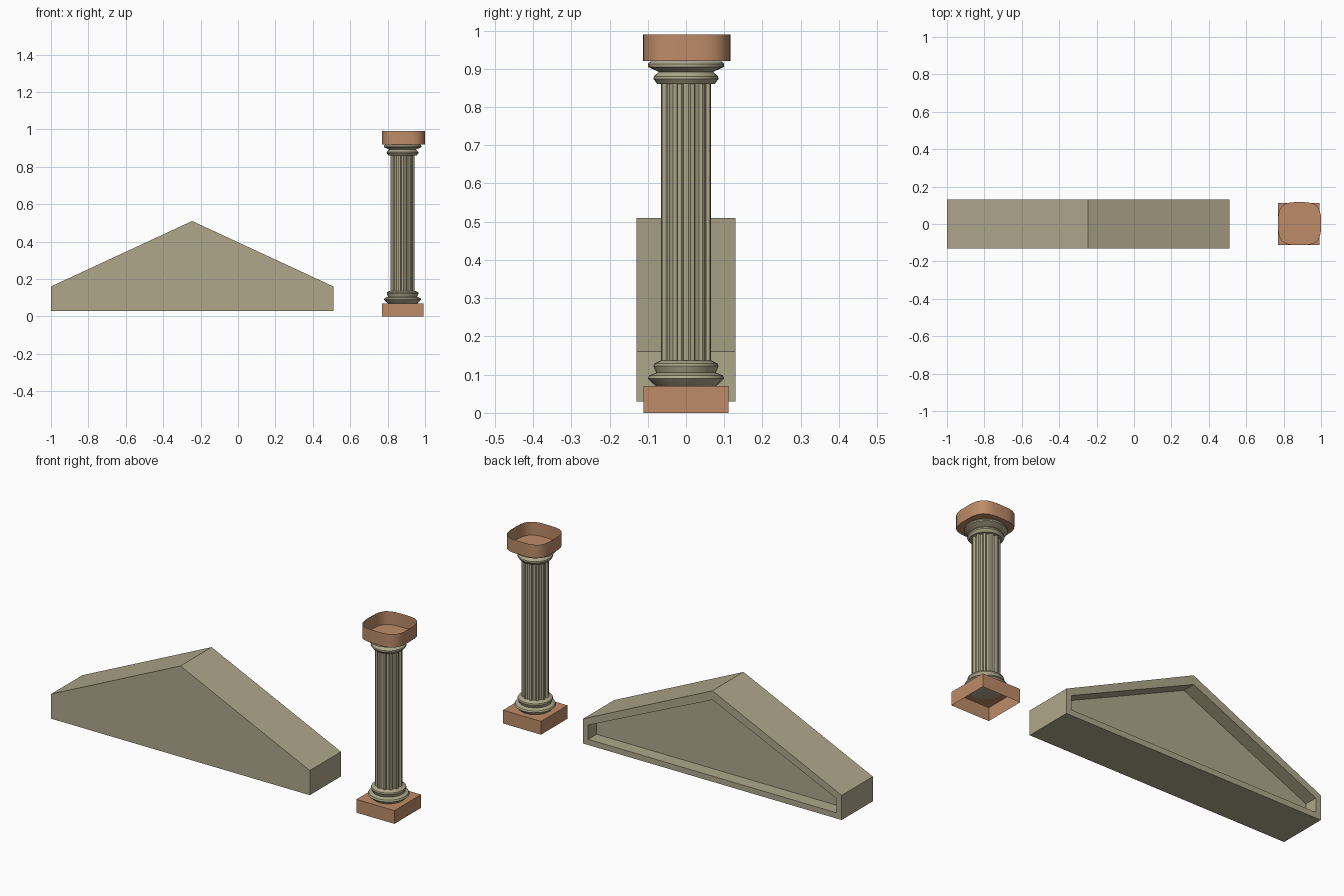
import bpy, math

if "Cube" in bpy.data.objects:
    bpy.data.objects.remove(bpy.data.objects["Cube"])


def material(name, color):
    m = bpy.data.materials.new(name)
    m.diffuse_color = (*color, 1)
    m.use_nodes = True
    m.node_tree.nodes["Principled BSDF"].inputs["Base Color"].default_value = m.diffuse_color
    return m


stone = material("grey_stone", (0.43, 0.39, 0.26))
clay = material("terracotta", (0.51, 0.26, 0.14))


def make(name, verts, faces, mat, smooth=None):
    me = bpy.data.meshes.new(name)
    me.from_pydata(verts, [], faces)
    me.materials.append(mat)
    ob = bpy.data.objects.new(name, me)
    bpy.context.collection.objects.link(ob)
    if smooth:
        bpy.ops.object.select_all(action='DESELECT')
        ob.select_set(True)
        bpy.context.view_layer.objects.active = ob
        bpy.ops.object.shade_smooth_by_angle(angle=math.radians(smooth))
    return ob


def loft(name, loops, mat, first=False, last=False, smooth=None):
    """Skin between equal-length point loops, with optional end caps."""
    n = len(loops[0])
    verts = [p for lp in loops for p in lp]
    faces = [(k * n + i, k * n + (i + 1) % n, (k + 1) * n + (i + 1) % n, (k + 1) * n + i)
             for k in range(len(loops) - 1) for i in range(n)]
    if first:
        faces.append(tuple(reversed(range(n))))
    if last:
        faces.append(tuple(range((len(loops) - 1) * n, len(loops) * n)))
    return make(name, verts, faces, mat, smooth)


# Pediment: gabled block with a shallow recess in the back
outer = [(-1, 0.03), (-1, 0.16), (-0.245, 0.51), (0.51, 0.16), (0.51, 0.03)]
inner = [(-0.97, 0.06), (-0.97, 0.135), (-0.245, 0.462), (0.48, 0.135), (0.48, 0.06)]


def at(points, y):
    return [(x, y, z) for x, z in points]


loft("pediment", [at(outer, -0.13), at(outer, 0.13), at(inner, 0.13), at(inner, 0.06)],
     stone, True, True)

CX = 0.88


# Plinth: square box, open underneath
def square(z, h=0.111):
    return [(CX + sx * h, sy * h, z) for sx, sy in ((-1, -1), (1, -1), (1, 1), (-1, 1))]


loft("plinth", [square(0), square(0.07)], clay, last=True)


# Abacus: rounded square tray, open on top
def rounded(z, r=0.115, n=3.4, count=32):
    pts = []
    for i in range(count):
        a = 2 * math.pi * i / count
        c, s = math.cos(a), math.sin(a)
        k = r / (abs(c) ** n + abs(s) ** n) ** (1 / n)
        pts.append((CX + 0.005 + k * c, 0.002 + k * s, z))
    return pts


loft("abacus", [rounded(0.92), rounded(0.99)], clay, first=True, smooth=30)


# Turned mouldings at both ends of the shaft
def circle(r, z, count=24):
    return [(CX + r * math.cos(2 * math.pi * i / count),
             r * math.sin(2 * math.pi * i / count), z) for i in range(count)]


def turned(name, profile):
    loft(name, [circle(r, z) for r, z in profile], stone, True, True, smooth=25)


turned("base_moulding", [(0.078, 0.0695), (0.088, 0.078), (0.1, 0.09), (0.096, 0.098),
                         (0.078, 0.105), (0.085, 0.122), (0.083, 0.129), (0.066, 0.137)])
turned("capital_moulding", [(0.066, 0.86), (0.075, 0.86), (0.085, 0.873), (0.084, 0.88),
                            (0.071, 0.892), (0.1, 0.905), (0.1, 0.912), (0.094, 0.919)])


# Fluted shaft: twelve ribs with grooves between
def fluted(z):
    pts = []
    for k in range(12):
        for deg, r in ((-6, 0.057), (6, 0.057), (10.5, 0.066), (19.5, 0.066)):
            a = math.radians(30 * k + deg)
            pts.append((CX + r * math.cos(a), r * math.sin(a), z))
    return pts


loft("fluted_shaft", [fluted(0.125), fluted(0.87)], stone, True, True)
